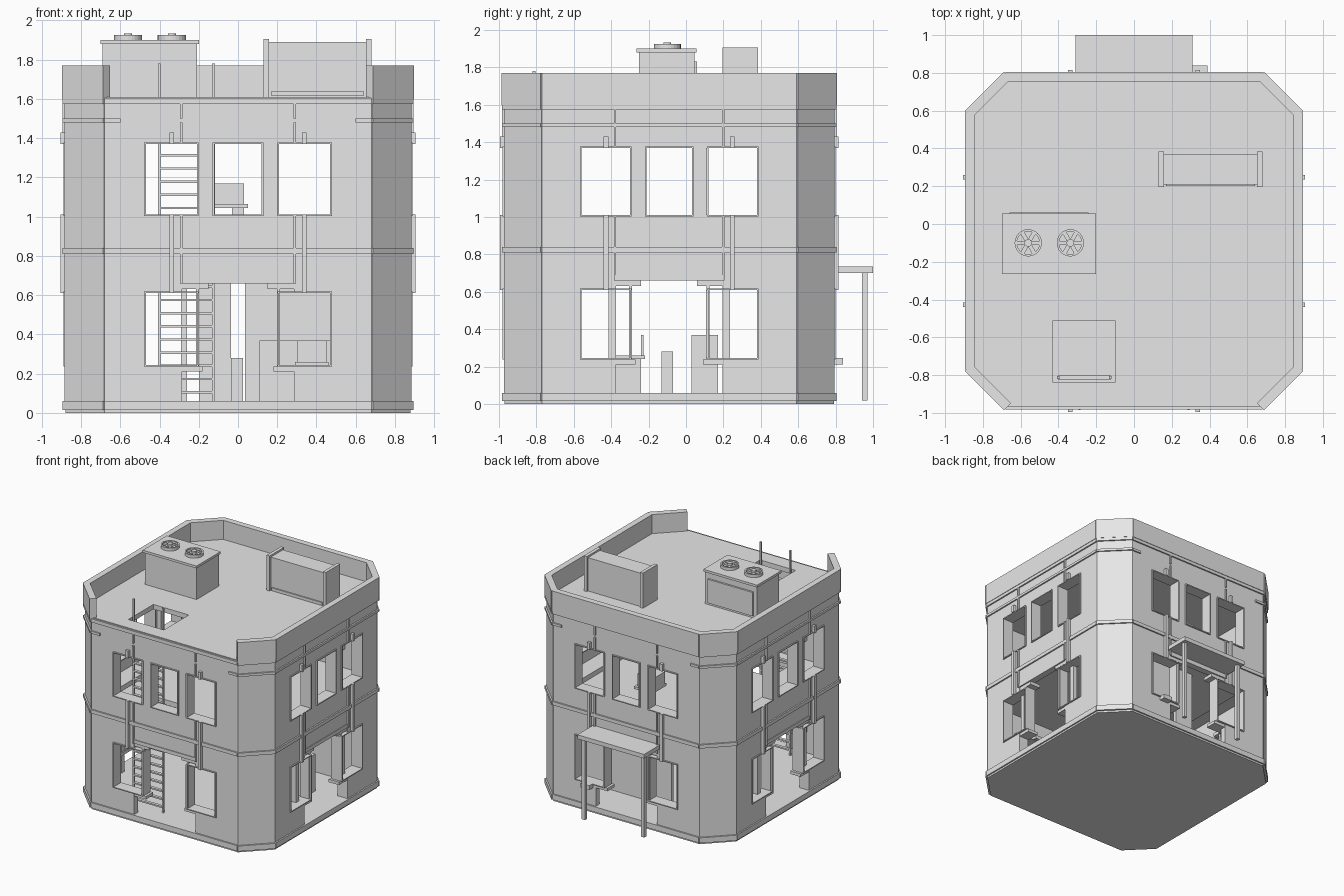
import bpy, bmesh, math
from mathutils import Matrix, Vector

if "Cube" in bpy.data.objects:
    bpy.data.objects.remove(bpy.data.objects["Cube"])

CY = -0.09            # centre of the tower in y
H, F = 0.88, 0.68     # half width, half length of a straight side

grey = bpy.data.materials.new("plain grey")
grey.diffuse_color = (0.8, 0.8, 0.8, 1)
grey.use_nodes = True
grey.node_tree.nodes["Principled BSDF"].inputs["Base Color"].default_value = grey.diffuse_color


def finish(name, bm):
    bmesh.ops.recalc_face_normals(bm, faces=bm.faces)
    me = bpy.data.meshes.new(name)
    bm.to_mesh(me)
    bm.free()
    me.materials.append(grey)
    ob = bpy.data.objects.new(name, me)
    bpy.context.collection.objects.link(ob)
    return ob


def add_box(bm, x0, x1, y0, y1, z0, z1, mat=None):
    m = Matrix.LocRotScale(Vector(((x0 + x1) / 2, (y0 + y1) / 2, (z0 + z1) / 2)),
                           None, Vector((x1 - x0, y1 - y0, z1 - z0)))
    bmesh.ops.create_cube(bm, size=1, matrix=(mat @ m) if mat else m)


def boxes(name, dims, mat=None):
    bm = bmesh.new()
    for d in dims:
        add_box(bm, *d, mat=mat)
    return finish(name, bm)


def side_matrix(k, corner=False):
    a = k * math.pi / 2 + (math.pi / 4 if corner else 0)
    return Matrix.Translation((0, CY, 0)) @ Matrix.Rotation(a, 4, 'Z')


def mirrored(dims):
    return dims + [(-d[1], -d[0], *d[2:]) for d in dims]


def panel(bm, us, vs, solid, place):
    """Quads on a grid of cells wherever solid(u, v) holds."""
    for u0, u1 in zip(us, us[1:]):
        for v0, v1 in zip(vs, vs[1:]):
            if solid((u0 + u1) / 2, (v0 + v1) / 2):
                bm.faces.new([bm.verts.new(place(*p)) for p in
                              ((u0, v0), (u1, v0), (u1, v1), (u0, v1))])
    bmesh.ops.remove_doubles(bm, verts=bm.verts, dist=1e-5)


def thicken(ob, t):
    md = ob.modifiers.new("thickness", 'SOLIDIFY')
    md.thickness = t
    md.offset = -1


def octagon(h=H, f=F):
    return [(-f, -h), (f, -h), (h, -f), (h, f), (f, h), (-f, h), (-h, f), (-h, -f)]


# base slab
bm = bmesh.new()
face = bm.faces.new([bm.verts.new((x, y + CY, 0)) for x, y in octagon()])
top = bmesh.ops.extrude_face_region(bm, geom=[face])
bmesh.ops.translate(bm, vec=(0, 0, 0.06),
                    verts=[v for v in top["geom"] if isinstance(v, bmesh.types.BMVert)])
finish("base_floor", bm)

# upper floor and roof, each with a ladder hatch
hatch = (-0.43, -0.10, -0.84, -0.51)


def slab(name, z, t):
    bm = bmesh.new()
    h = H - 0.005
    panel(bm, [-F, *hatch[:2], F], [CY - h, *hatch[2:], CY + h],
          lambda x, y: not (hatch[0] < x < hatch[1] and hatch[2] < y < hatch[3]),
          lambda x, y: (x, y, z))
    for s in (-1, 1):
        pts = [(s * F, -h), (s * h, -F), (s * h, F), (s * F, h)]
        vs = [bm.verts.new((x, y + CY, z)) for x, y in pts]
        bm.faces.new(vs if s > 0 else vs[::-1])
    thicken(finish(name, bm), t)


slab("upper_floor", 0.84, 0.04)
slab("roof_deck", 1.61, 0.04)


# wall openings: lower windows merge into the doorway
def wall_solid(t, z):
    t = abs(t)
    lower_window = 0.21 < t < 0.47 and 0.245 < z < 0.61
    door = t < 0.285 and 0.06 < z < 0.66
    upper = (t < 0.125 or 0.21 < t < 0.47) and 1.01 < z < 1.37
    return not (lower_window or door or upper)


half = [0.125, 0.21, 0.285, 0.47, F]
ts = [-t for t in half[::-1]] + half
zs = [0.02, 0.06, 0.245, 0.61, 0.66, 1.01, 1.37, 1.6]
corner_d = (H + F) / math.sqrt(2)          # distance of the corner faces
corner_w = (H - F) / math.sqrt(2)          # half width of the corner faces

for k, side in enumerate(("front", "right", "back", "left")):
    M = side_matrix(k)
    bm = bmesh.new()
    panel(bm, ts, zs, wall_solid, lambda t, z: M @ Vector((t, -H, z)))
    thicken(finish(side + "_wall", bm), 0.05)

    # horizontal bands and vertical seams
    bands = [(-F, F, -H - 0.012, -H, a, b) for a, b in
             ((0.015, 0.06), (0.81, 0.84), (1.575, 1.605))]
    seams = mirrored([(0.283, 0.295, -H - 0.014, -H, a, b) for a, b in
                      ((0.66, 0.81), (0.84, 1.01), (1.37, 1.48), (1.5, 1.575))])
    lintel = [(-0.285, 0.285, -H - 0.006, -H, 0.66, 0.69)]
    boxes(side + "_trim", bands + seams + lintel, M)

    # brackets above and between the windows
    boxes(side + "_rods", mirrored([(0.325, 0.35, -H - 0.025, -H, a, b)
                                    for a, b in ((0.61, 1.01), (1.37, 1.43))]), M)

    # window frames
    frames = []
    for c, w, a, b in ((0.34, 0.13, 0.245, 0.61), (0.34, 0.13, 1.01, 1.37)):
        y0, y1 = -H - 0.01, -H + 0.09
        frames += [(c - w - 0.012, c - w, y0, y1, a, b), (c + w, c + w + 0.008, y0, y1, a, b),
                   (c - w - 0.008, c + w + 0.008, y0, y1, a - 0.008, a),
                   (c - w - 0.008, c + w + 0.008, y0, y1, b, b + 0.008)]
    # lower window sills and stepped heads beside the doorway
    frames += [(0.18, 0.47, -H + 0.005, -H + 0.10, 0.212, 0.237),
               (0.20, 0.215, -H + 0.005, -H + 0.09, 0.235, 0.635),
               (0.15, 0.29, -H + 0.005, -H + 0.10, 0.632, 0.66)]
    frames = mirrored(frames)
    for x in (-0.129, 0.121):
        frames.append((x, x + 0.008, -H - 0.01, -H + 0.09, 1.01, 1.37))
    for z in (1.002, 1.37):
        frames.append((-0.129, 0.129, -H - 0.01, -H + 0.09, z, z + 0.008))
    boxes(side + "_window_frames", frames, M)
    if k % 2:
        boxes(side + "_door_jambs", mirrored([(0.285, 0.325, -H + 0.05, -H + 0.09, 0.06, 0.66)]), M)

    # chamfered corner with its bands
    C = side_matrix(k, True)
    w, d = corner_w, corner_d
    boxes(side + "_corner", [(-w, w, -d - 0.004, -d + 0.05, 0.02, 1.6)], C)
    boxes(side + "_corner_bands", [(-w - 0.004, w + 0.004, -d - 0.016, -d, a, b) for a, b in
                                   ((0.015, 0.06), (0.81, 0.84), (1.48, 1.5), (1.575, 1.605))], C)
    boxes(side + "_corner_parapet", [(-w - 0.006, w + 0.006, -d - 0.018, -d + 0.035, 1.6, 1.77)], C)
    boxes(side + "_cornice", [(-F, F, -H - 0.012, -H, 1.48, 1.5)] if k % 2 else
          mirrored([(0.60, F, -H - 0.012, -H, 1.48, 1.5)]), M)

    # the front stays open at roof level
    if k:
        boxes(side + "_parapet", [(-F, F, -H - 0.016, -H + 0.035, 1.6, 1.77)], M)

# ladder through both hatches
ladder = [(x, x + 0.014, -0.82, -0.805, 0.06, 1.78) for x in (-0.408, -0.132)]
ladder += [(-0.40, -0.125, -0.825, -0.80, 0.1 + i * 0.067, 0.112 + i * 0.067) for i in range(22)]
boxes("ladder", ladder)

# ventilation unit with two fans
boxes("vent_unit", [(-0.69, -0.21, -0.25, 0.045, 1.6, 1.88),
                    (-0.70, -0.20, -0.265, 0.055, 1.88, 1.90),
                    (-0.66, -0.24, 0.045, 0.06, 1.63, 1.83)])
for i, x in enumerate((-0.56, -0.337)):
    bm = bmesh.new()
    n = 24
    prof = [(0.072, 1.90), (0.072, 1.925), (0.060, 1.925), (0.060, 1.90)]
    rings = [[bm.verts.new((x + r * math.cos(a * math.tau / n), -0.10 + r * math.sin(a * math.tau / n), z))
              for r, z in prof] for a in range(n)]
    for a in range(n):
        p, q = rings[a], rings[(a + 1) % n]
        for j in range(4):
            bm.faces.new((p[j], q[j], q[(j + 1) % 4], p[(j + 1) % 4]))
    for b in range(3):
        R = Matrix.Translation((x, -0.10, 0)) @ Matrix.Rotation(b * math.pi / 3, 4, 'Z')
        add_box(bm, -0.062, 0.062, -0.011, 0.011, 1.905, 1.918, R)
    bmesh.ops.create_cone(bm, cap_ends=True, segments=16, radius1=0.02, radius2=0.02, depth=0.03,
                          matrix=Matrix.Translation((x, -0.10, 1.918)))
    finish("fan_%d" % (i + 1), bm)

# roof cabinet with end panels
boxes("roof_cabinet", [(0.155, 0.655, 0.21, 0.37, 1.61, 1.89),
                       (0.13, 0.158, 0.195, 0.385, 1.6, 1.905),
                       (0.652, 0.68, 0.195, 0.385, 1.6, 1.905),
                       (0.17, 0.64, 0.20, 0.21, 1.615, 1.64)])

# back porch
boxes("porch_roof", [(-0.31, 0.31, 0.79, 1.0, 0.70, 0.735)])
boxes("porch_posts", mirrored([(0.26, 0.29, 0.94, 0.97, 0.02, 0.70)]))
boxes("back_shelf", [(0.31, 0.39, 0.79, 0.84, 0.21, 0.245)])

# interior: counter, table, chair, couch, partition
boxes("counter", [(0.11, 0.60, 0.03, 0.17, 0.06, 0.37)])
boxes("pedestal", [(-0.035, 0.025, -0.13, -0.07, 0.06, 0.28)])
boxes("chair", [(0.30, 0.45, -0.39, -0.24, 0.06, 0.24), (0.29, 0.46, -0.39, -0.22, 0.24, 0.26),
                (0.30, 0.45, -0.24, -0.228, 0.26, 0.37)])
boxes("couch", [(-0.12, 0.03, 0.45, 0.60, 1.05, 1.17), (-0.12, 0.05, 0.43, 0.62, 1.045, 1.065),
                (-0.03, 0.03, 0.48, 0.57, 0.84, 1.045)])
boxes("partition", [(-0.20, -0.035, 0.45, 0.48, 0.06, 0.81), (0.035, 0.80, 0.45, 0.48, 0.06, 0.81)])
